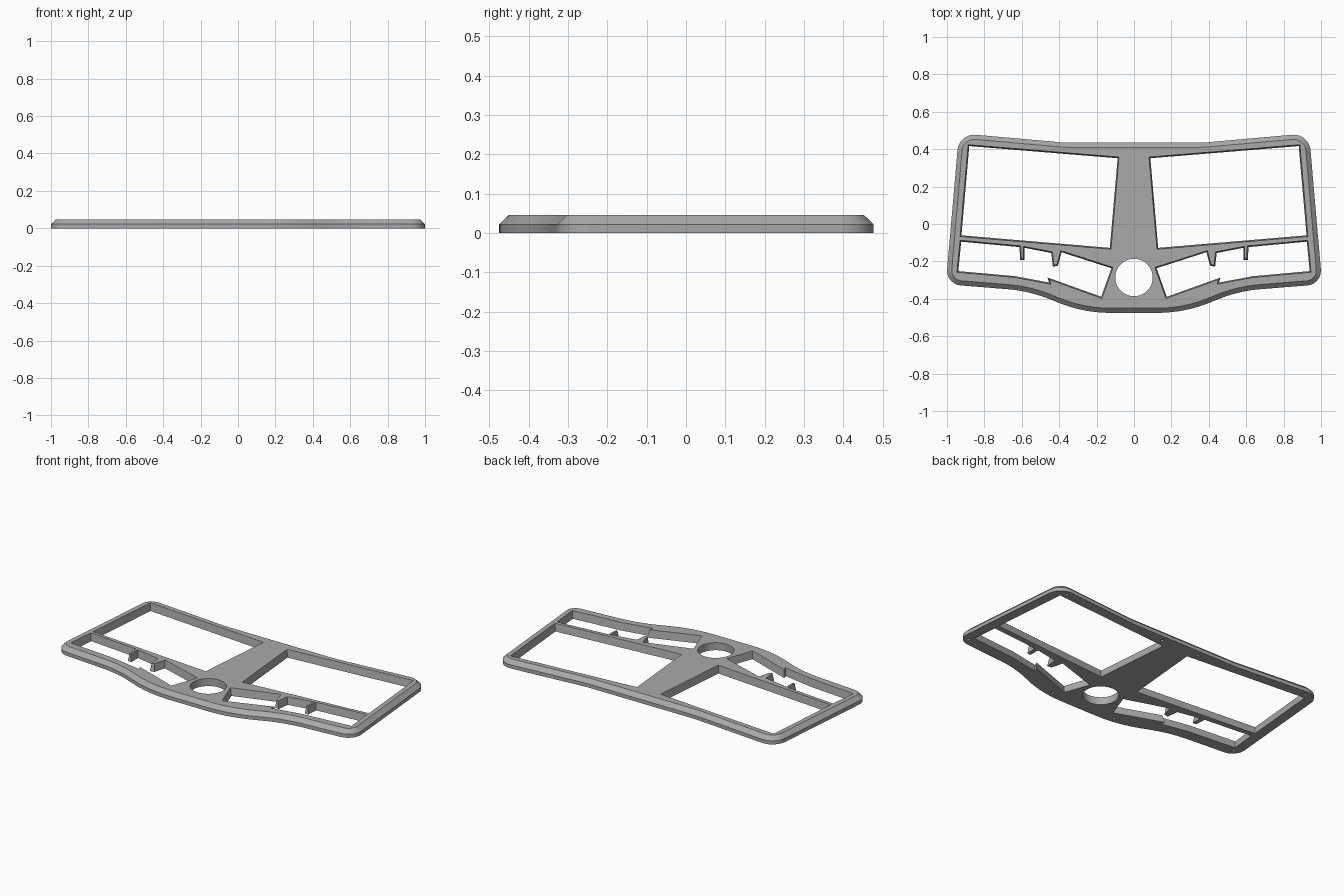
import bpy
import bmesh
from math import cos, sin, pi, tan
from mathutils import Vector

cube = bpy.data.objects.get("Cube")
if cube:
    bpy.data.objects.remove(cube, do_unlink=True)

THICK, EDGE, CHAMFER, DRAFT = 0.046, 0.022, 0.025, 0.007

grey = bpy.data.materials.new("plain grey")
grey.use_nodes = True
colour = (0.4, 0.4, 0.4, 1)
grey.diffuse_color = colour
grey.node_tree.nodes["Principled BSDF"].inputs["Base Color"].default_value = colour


def fillet(corners, steps=10):
    """Round each (x, y, radius) corner of a closed polygon."""
    pts = []
    for i, (x, y, r) in enumerate(corners):
        p = Vector((x, y))
        a = (Vector(corners[i - 1][:2]) - p).normalized()
        b = (Vector(corners[(i + 1) % len(corners)][:2]) - p).normalized()
        half = a.angle(b) / 2
        centre = p + (a + b).normalized() * r / sin(half)
        start = p + a * r / tan(half) - centre
        end = p + b * r / tan(half) - centre
        sweep = pi - 2 * half
        for k in range(steps + 1):
            t = k / steps
            pts.append(centre + (start * sin((1 - t) * sweep) + end * sin(t * sweep)) / sin(sweep))
    return pts


def inset(pts, d):
    """Move a counter-clockwise outline inward by d."""
    out = []
    for i, p in enumerate(pts):
        e1 = (p - pts[i - 1]).normalized()
        e2 = (pts[(i + 1) % len(pts)] - p).normalized()
        n1, n2 = Vector((-e1.y, e1.x)), Vector((-e2.y, e2.x))
        out.append(p + (n1 + n2) * d / (1 + n1.dot(n2)))
    return out


def loft(bm, rings):
    """Closed solid through (outline, height) rings, bottom to top."""
    loops = [[bm.verts.new((p.x, p.y, z)) for p in pts] for pts, z in rings]
    bm.faces.new(loops[0][::-1])
    bm.faces.new(loops[-1])
    for lo, hi in zip(loops, loops[1:]):
        for i in range(len(lo)):
            j = (i + 1) % len(lo)
            bm.faces.new((lo[i], lo[j], hi[j], hi[i]))


def finish(bm, name):
    bmesh.ops.recalc_face_normals(bm, faces=bm.faces)
    mesh = bpy.data.meshes.new(name)
    bm.to_mesh(mesh)
    bm.free()
    mesh.materials.append(grey)
    obj = bpy.data.objects.new(name, mesh)
    bpy.context.collection.objects.link(obj)
    return obj


def circle(x, y, r, n):
    return [Vector((x + r * cos(2 * pi * i / n), y + r * sin(2 * pi * i / n))) for i in range(n)]


# Frame plate with a chamfered upper edge
side = [(0.27, -0.475, 0.75), (0.56, -0.358, 0.75), (1.006, -0.322, 0.08),
        (0.936, 0.485, 0.09), (0.37, 0.435, 0.6)]
outline = fillet(side + [(-x, y, r) for x, y, r in reversed(side)])
bm = bmesh.new()
loft(bm, [(outline, 0), (outline, EDGE), (inset(outline, CHAMFER), THICK)])
frame = finish(bm, "frame")

# Openings: a large upper one and a lower one with two small ribs, on each side
upper = [(0.123, -0.135), (0.93, -0.067), (0.887, 0.424), (0.08, 0.358)]
lower = [(0.112, -0.232), (0.171, -0.398), (0.452, -0.297), (0.444, -0.322),
         (0.636, -0.286), (0.947, -0.258), (0.93, -0.087), (0.606, -0.117),
         (0.602, -0.185), (0.592, -0.185), (0.592, -0.119), (0.436, -0.149),
         (0.428, -0.22), (0.412, -0.217), (0.392, -0.142)]
bm = bmesh.new()
for shape in (upper, lower):
    for flip in (1, -1):
        pts = [Vector((flip * x, y)) for x, y in shape][::flip]
        loft(bm, [(inset(pts, DRAFT), -0.001), (pts, THICK + 0.001)])

# Round opening in the hub
hub = circle(0, -0.286, 0.1, 64)
loft(bm, [(hub, -0.01), (hub, THICK + 0.01)])

# Blind screw holes underneath
for x, y in [(0.86, 0.448), (0.13, 0.395), (0.955, -0.284), (0.22, -0.435)]:
    for flip in (1, -1):
        ring = circle(flip * x, y, 0.009, 16)
        loft(bm, [(ring, -0.01), (ring, 0.02)])
cutter = finish(bm, "opening_cutter")
cutter.hide_render = True

# Cut the openings and shade
cut = frame.modifiers.new("openings", 'BOOLEAN')
cut.operation = 'DIFFERENCE'
cut.solver = 'EXACT'
cut.object = cutter
bpy.ops.object.select_all(action='DESELECT')
frame.select_set(True)
bpy.context.view_layer.objects.active = frame
bpy.ops.object.modifier_apply(modifier=cut.name)
bpy.data.objects.remove(cutter, do_unlink=True)
bpy.ops.object.shade_smooth_by_angle(angle=pi / 9)
